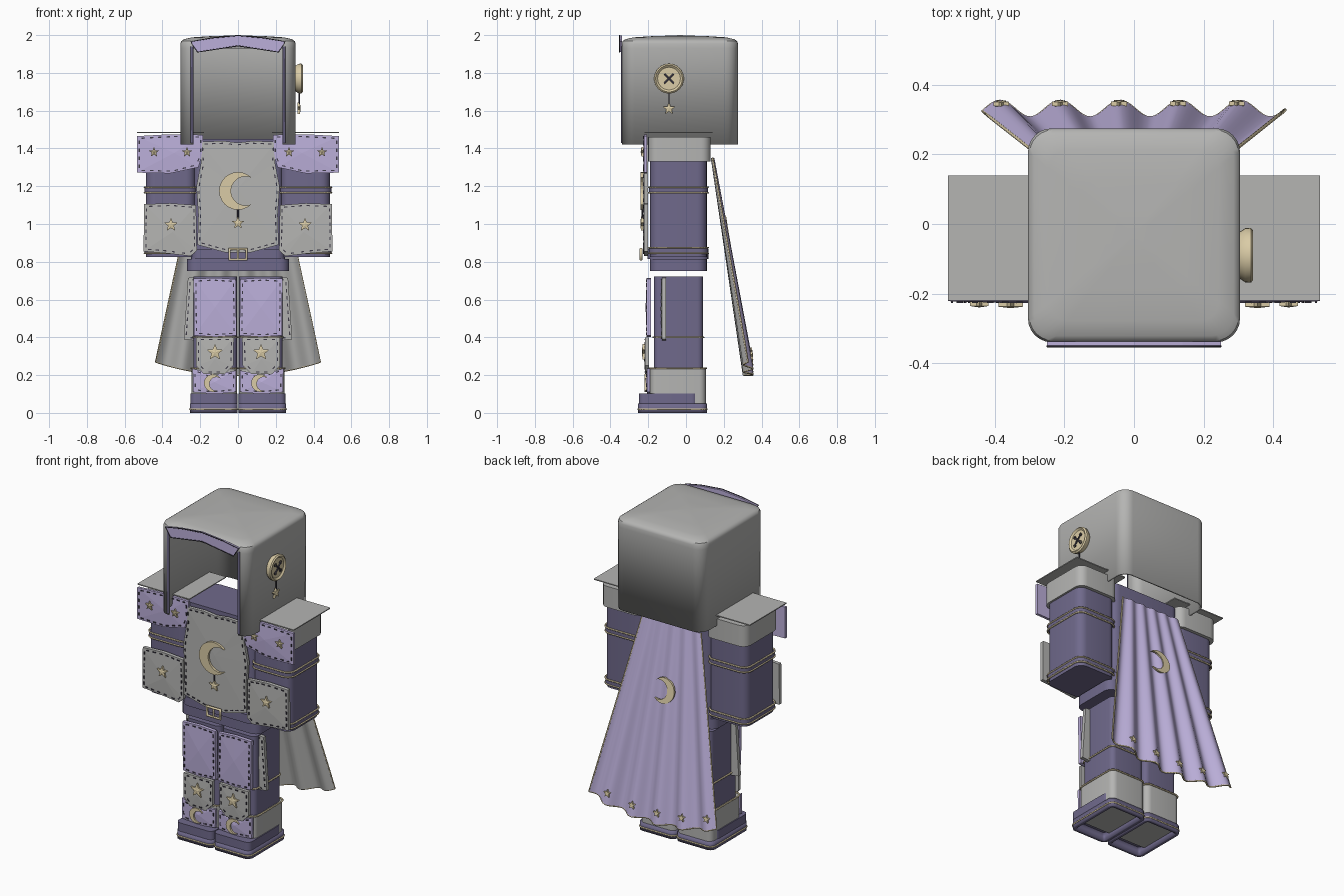
import bpy, bmesh, math
from math import sin, cos, pi, radians

if "Cube" in bpy.data.objects:
    bpy.data.objects.remove(bpy.data.objects["Cube"])


def material(name, rgb):
    m = bpy.data.materials.new(name)
    m.diffuse_color = (*rgb, 1)
    m.use_nodes = True
    m.node_tree.nodes["Principled BSDF"].inputs["Base Color"].default_value = m.diffuse_color
    return m


GREY = material("grey_cloth", (0.46, 0.46, 0.45))
LAV = material("lavender_cloth", (0.50, 0.43, 0.70))
DARK = material("dusk_purple", (0.16, 0.142, 0.26))
GOLD = material("pale_gold", (0.70, 0.60, 0.38))
INK = material("dark_thread", (0.045, 0.04, 0.06))


def make(name, verts, faces, mat, smooth=False, recalc=True, wall=0):
    me = bpy.data.meshes.new(name)
    me.from_pydata(verts, [], faces)
    if recalc:
        bm = bmesh.new()
        bm.from_mesh(me)
        bmesh.ops.recalc_face_normals(bm, faces=bm.faces)
        bm.to_mesh(me)
        bm.free()
    me.materials.append(mat)
    if smooth:
        me.shade_smooth()
        me.set_sharp_from_angle(angle=radians(35))
    ob = bpy.data.objects.new(name, me)
    bpy.context.collection.objects.link(ob)
    if wall:
        mod = ob.modifiers.new("wall", 'SOLIDIFY')
        mod.thickness = wall
        mod.offset = -1
    return ob


def loft(name, rings, mat, caps=True, wall=0):
    n = len(rings[0])
    verts = [v for r in rings for v in r]
    faces = [(k * n + i, k * n + (i + 1) % n, (k + 1) * n + (i + 1) % n, (k + 1) * n + i)
             for k in range(len(rings) - 1) for i in range(n)]
    if caps:
        faces += [tuple(range(n))[::-1], tuple(range(len(verts) - n, len(verts)))]
    return make(name, verts, faces, mat, True, caps, wall)


def rrect(x0, x1, y0, y1, r, n=5):
    """Rounded rectangle; starts and ends on the front edge."""
    pts = []
    for cx, cy, a in ((x1 - r, y0 + r, -90), (x1 - r, y1 - r, 0), (x0 + r, y1 - r, 90), (x0 + r, y0 + r, 180)):
        for i in range(n + 1):
            t = radians(a + 90 * i / n)
            pts.append((cx + r * cos(t), cy + r * sin(t)))
    return pts


def block(name, x, y, z, r, mat, wall=0):
    x = sorted(x)
    sec = rrect(x[0], x[1], y[0], y[1], r)
    return loft(name, [[(px, py, h) for px, py in sec] for h in z], mat, not wall, wall)


def prism(name, pts, y, depth, mat, bulge=None, skew=0):
    """Flat part in the xz plane with its front at y; bulge lifts the centre."""
    n = len(pts)
    cx, cz = sum(p[0] for p in pts) / n, sum(p[1] for p in pts) / n
    verts = [(px, y + d + skew * (pz - cz), pz) for d in (0, depth) for px, pz in pts]
    faces = [(i, (i + 1) % n, n + (i + 1) % n, n + i) for i in range(n)]
    faces.append(tuple(range(n, 2 * n)))
    if bulge is None:
        faces.append(tuple(range(n)))
    else:
        verts.append((cx, y - bulge, cz))
        faces += [(i, (i + 1) % n, 2 * n) for i in range(n)]
    return make(name, verts, faces, mat)


def stitches(name, pts, y):
    """Row of dashes just inside an outline."""
    n = len(pts)
    cx, cz = sum(p[0] for p in pts) / n, sum(p[1] for p in pts) / n
    ins = [(px - math.copysign(0.012, px - cx), pz - math.copysign(0.012, pz - cz)) for px, pz in pts]
    verts, faces = [], []
    for i in range(n):
        (ax, az), (bx, bz) = ins[i], ins[(i + 1) % n]
        length = math.hypot(bx - ax, bz - az)
        if length < 0.02:
            continue
        ux, uz = (bx - ax) / length, (bz - az) / length
        count = max(1, int(length / 0.036))
        for k in range(count):
            m = (k + 0.5) * length / count
            b = len(verts)
            for d in (-0.004, 0.004):
                for s, w in ((-.009, -.003), (.009, -.003), (.009, .003), (-.009, .003)):
                    verts.append((ax + ux * (m + s) - uz * w, y + d, az + uz * (m + s) + ux * w))
            faces += [tuple(b + j for j in f) for f in ((0, 1, 2, 3), (7, 6, 5, 4), (0, 4, 5, 1),
                                                       (1, 5, 6, 2), (2, 6, 7, 3), (3, 7, 4, 0))]
    make(name, verts, faces, INK)


def plate(name, pts, y, mat, s=1, depth=0.016):
    pts = [(s * px, pz) for px, pz in pts]
    prism(name, pts, y, depth, mat, 0.006)
    stitches(name + "_stitches", pts, y - 0.001)


def star_pts(x, z, r):
    return [(x + (r if i % 2 == 0 else r * .45) * sin(i * pi / 5),
             z + (r if i % 2 == 0 else r * .45) * cos(i * pi / 5)) for i in range(10)]


def star(name, x, z, r, y, **kw):
    return prism(name, star_pts(x, z, r), y, 0.012, GOLD, 0.004, **kw)


def moon(name, x, z, r, y, tilt=0, depth=0.01, skew=0):
    pts = [(cos(radians(a)), sin(radians(a))) for a in range(45, 316, 15)]
    pts += [(.4 + .771 * cos(radians(a)), .771 * sin(radians(a))) for a in range(278, 75, -15)]
    c, s = cos(tilt), sin(tilt)
    pts = [(x + r * (c * p - s * q), z + r * (s * p + c * q)) for p, q in pts]
    return prism(name, pts, y, depth, GOLD, skew=skew)


def cord(name, pts, r, mat, cyclic=False):
    cu = bpy.data.curves.new(name, 'CURVE')
    cu.dimensions = '3D'
    cu.bevel_depth = r
    cu.bevel_resolution = 1
    sp = cu.splines.new('POLY')
    sp.points.add(len(pts) - 1)
    for p, q in zip(sp.points, pts):
        p.co = (*q, 1)
    sp.use_cyclic_u = cyclic
    cu.materials.append(mat)
    ob = bpy.data.objects.new(name, cu)
    bpy.context.collection.objects.link(ob)


def trim(name, x, y, z, r, mat=GOLD):
    x = sorted(x)
    cord(name, [(px, py, z) for px, py in rrect(x[0], x[1], y[0], y[1], r)], 0.005, mat, True)


# Hood: open at the front below the brow, shallow domed top
sec = rrect(-.305, .305, -.34, .275, .068, 6)
n, cy = len(sec), -.032
levels = [(1, 1.42), (1, 1.93), (1, 1.955), (.985, 1.968), (.94, 1.978), (.8, 1.988), (.5, 1.994), (.22, 1.997)]
verts = [(x * s, cy + (y - cy) * s, z) for s, z in levels for x, y in sec] + [(0, cy, 2.0)]
faces = [(k * n + i, k * n + (i + 1) % n, (k + 1) * n + (i + 1) % n, (k + 1) * n + i)
         for k in range(len(levels) - 1) for i in range(n) if not (k == 0 and i == n - 1)]
top = (len(levels) - 1) * n
faces += [(top + i, top + (i + 1) % n, top + n) for i in range(n)]
make("hood", verts, faces, GREY, True, False, 0.012)
brow = [(-.25, 1.965), (-.14, 1.985), (0, 1.998), (.14, 1.985), (.25, 1.965), (.215, 1.91), (0, 1.943), (-.215, 1.91)]
prism("hood_brow", brow, -.352, .014, LAV)
cord("hood_brow_edge", [(x, -.352, z) for x, z in brow], .003, INK, True)
for s in (-1, 1):
    cord("hood_opening_edge", [(s * .243, -.337, 1.43), (s * .243, -.337, 1.94)], .008, DARK)

# Button on one side of the hood, with a hanging star
loft("button", [[(x, -.09 + r * cos(i * pi / 16), 1.77 + r * sin(i * pi / 16)) for i in range(32)]
                for x, r in ((.302, .066), (.32, .078), (.336, .079), (.343, .071), (.334, .06))], GOLD)
for s in (-1, 1):
    cord("button_thread", [(.338, -.09 - .025, 1.77 - s * .025), (.338, -.09 + .025, 1.77 + s * .025)], .005, INK)
    for q in (-1, 1):
        cord("button_hole", [(.33, -.09 + s * .025, 1.77 + q * .025), (.339, -.09 + s * .025, 1.77 + q * .025)], .01, INK)
cord("button_hanger", [(.325, -.09, 1.70), (.325, -.09, 1.63)], .004, INK)
star("button_star", -.09, 1.61, .034, -.328).rotation_euler.z = pi / 2

# Torso, hips and belt
block("torso", (-.24, .24), (-.185, .105), (.8, 1.45), .05, DARK)
block("hips", (-.27, .27), (-.19, .11), (.75, .815), .05, DARK)
block("belt", (-.25, .25), (-.205, .118), (.815, .868), .05, DARK)
cord("belt_buckle", [(x, -.238, z) for x, z in ((-.045, .812), (.045, .812), (.045, .868), (-.045, .868))], .009, GOLD, True)
cord("belt_pin", [(0, -.24, .815), (0, -.24, .865)], .006, GOLD)
plate("chest_plate", [(-.2, 1.435), (-.08, 1.44), (0, 1.43), (.08, 1.44), (.2, 1.435), (.195, 1.33), (.22, 1.2),
                      (.21, 1.05), (.215, .89), (.07, .85), (-.07, .85), (-.215, .89), (-.21, 1.05),
                      (-.22, 1.2), (-.195, 1.33)], -.222, GREY, depth=.02)
moon("chest_moon", 0, 1.175, .1, -.24, depth=.014)
cord("chest_hanger", [(0, -.232, 1.08), (0, -.232, 1.03)], .004, INK)
star("chest_star", 0, 1.005, .034, -.238)

# Arms and legs, mirrored left and right
for s in (-1, 1):
    side = "right" if s > 0 else "left"
    X = lambda a, b: (s * a, s * b)
    # Sleeve, cuff and shoulder
    block(side + "_arm", X(.225, .488), (-.19, .11), (.825, 1.35), .05, DARK)
    for label, z0, z1 in (("sleeve_band", 1.165, 1.195), ("cuff", .845, .875)):
        block(f"{side}_{label}", X(.218, .495), (-.197, .117), (z0, z1), .05, DARK)
        for z in (z0, z1):
            trim(f"{side}_{label}_trim", X(.218, .495), (-.197, .117), z, .05)
    block(side + "_shoulder", X(.22, .5), (-.2, .13), (1.33, 1.46), .05, GREY)
    block(side + "_shoulder_top", X(.18, .535), (-.22, .14), (1.482, 1.488), .003, GREY)
    plate(side + "_shoulder_plate", [(.535, 1.272), (.535, 1.465), (.36, 1.475), (.185, 1.472), (.185, 1.38),
                                     (.21, 1.3), (.36, 1.268)], -.222, LAV, s)
    for x in (.27, .445):
        star(side + "_shoulder_star", s * x, 1.38, .028, -.236)
    plate(side + "_forearm_plate", [(.5, .855), (.497, 1.105), (.36, 1.11), (.222, 1.1), (.218, .86),
                                    (.25, .83), (.38, .845)], -.222, GREY, s, .022)
    star(side + "_forearm_star", s * .355, .995, .037, -.238)
    # Leg and its plates
    block(side + "_leg", X(.006, .235), (-.17, .09), (.06, .722), .03, DARK)
    trim(side + "_knee_trim", X(.003, .238), (-.173, .093), .4, .03)
    plate(side + "_thigh_plate", [(.235, .71), (.232, .41), (.12, .402), (.008, .41), (.012, .708), (.12, .715)], -.208, LAV, s, .022)
    plate(side + "_knee_plate", [(.222, .4), (.222, .25), (.18, .205), (.07, .205), (.025, .25), (.022, .4)], -.216, GREY, s, .02)
    star(side + "_knee_star", s * .122, .32, .045, -.23)
    plate(side + "_shin_plate", [(.24, .235), (.238, .11), (.125, .1), (.012, .11), (.01, .225), (.125, .2)], -.206, LAV, s)
    moon(side + "_shin_moon", s * .125 - .008, .158, .047, -.22, -.25)
    plate(side + "_hip_plate", [(.2, .72), (.265, .715), (.287, .39), (.2, .38)], -.128, GREY, s, .022)
    # Boot: hollow sole, closed toe, grey shaft and heel
    block(side + "_boot_shaft", X(.005, .246), (-.19, .105), (.03, .235), .035, GREY)
    trim(side + "_boot_trim", X(.003, .248), (-.192, .107), .237, .035)
    block(side + "_boot_foot", X(.003, .252), (-.25, .06), (.05, .102), .03, DARK)
    block(side + "_boot_sole", X(.002, .255), (-.253, .11), (0, .05), .035, DARK, .022)
    trim(side + "_sole_trim", X(.002, .255), (-.253, .11), .02, .035)

# Cape: rippled sheet, lavender outside and grey inside


def cape_point(u, t, off=0):
    x = u * (.2 + .235 * t)
    z = 1.35 + (.2 + .07 * u * u - 1.35) * t
    wave = (.005 + .019 * t) * cos(2 * pi * (u * .435 + .04) / .173)
    return (x, .145 + .188 * t + wave + off, z)


C, R = 70, 10
verts = [cape_point(2 * i / C - 1, j / R, o) for o in (0, -.009) for j in range(R + 1) for i in range(C + 1)]
W, L = C + 1, (C + 1) * (R + 1)
faces = []
for j in range(R):
    for i in range(C):
        a = j * W + i
        faces += [(a, a + 1, a + 1 + W, a + W), (a + L, a + L + W, a + L + W + 1, a + L + 1)]
border = [i for i in range(W)] + [j * W + C for j in range(1, R + 1)]
border += [R * W + i for i in range(C - 1, -1, -1)] + [j * W for j in range(R - 1, 0, -1)]
faces += [(a, b, b + L, a + L) for a, b in zip(border, border[1:] + border[:1])]
cape = make("cape", verts, faces, LAV, True)
cape.data.materials.append(GREY)
for p in cape.data.polygons:
    if all(v >= L for v in p.vertices):
        p.material_index = 1
edge = [cape_point(-1, j / R, -.004) for j in range(R)] + [cape_point(2 * i / C - 1, 1, -.004) for i in range(C)]
edge += [cape_point(1, j / R, -.004) for j in range(R, -1, -1)]
cord("cape_trim", edge, .005, GOLD)
moon("cape_moon", 0, .97, .075, .212, depth=.012, skew=-.165)
for k in range(5):
    x, y, z = cape_point((-.39 + .173 * k) / .43, .94, 0)
    star("cape_star", x, z, .024, y - .003, skew=-.165)
